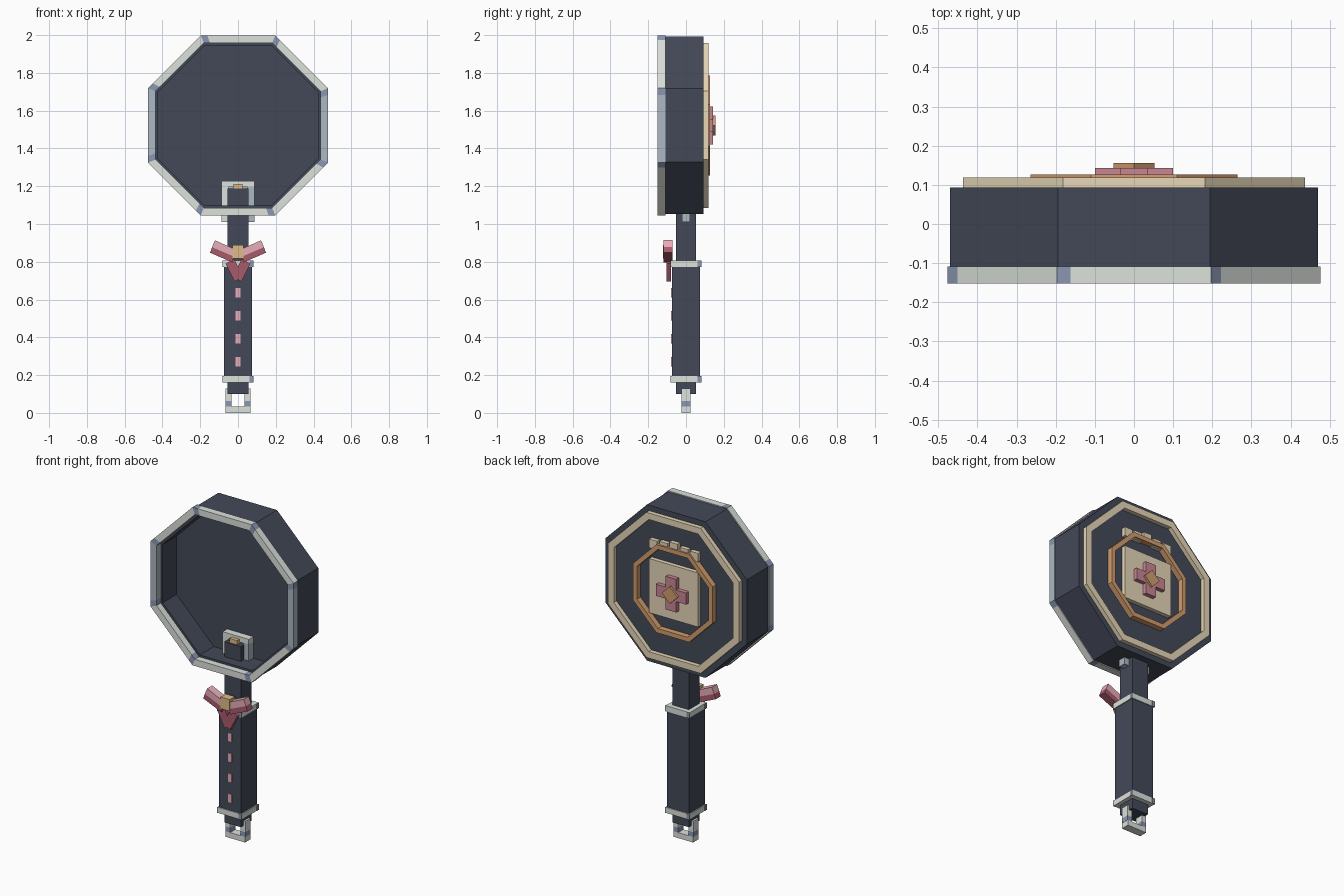
import bpy, bmesh, math
from mathutils import Matrix, Vector

cube = bpy.data.objects.get("Cube")
if cube:
    bpy.data.objects.remove(cube)


def material(name, rgb):
    lin = [((c / 255 + 0.055) / 1.055) ** 2.4 for c in rgb]
    m = bpy.data.materials.new(name)
    m.use_nodes = True
    m.diffuse_color = (*lin, 1)
    m.node_tree.nodes["Principled BSDF"].inputs["Base Color"].default_value = (*lin, 1)
    return m


IRON = material("dark iron", (68, 73, 88))
SILVER = material("pale silver", (221, 226, 220))
STEEL = material("pale steel", (172, 184, 194))
SLATE = material("slate blue", (138, 151, 178))
CREAM = material("cream", (231, 215, 184))
GOLD = material("gold", (224, 187, 136))
COPPER = material("copper", (210, 157, 110))
PINK = material("light pink", (233, 175, 186))
DUSTY = material("dusty pink", (200, 134, 148))
ROSE = material("dark rose", (168, 91, 108))

CZ = 1.522                      # height of the pan centre
K = 1 / math.cos(math.pi / 8)   # apothem to corner radius


def finish(name, bm, mats):
    bmesh.ops.recalc_face_normals(bm, faces=bm.faces)
    me = bpy.data.meshes.new(name)
    bm.to_mesh(me)
    bm.free()
    for m in mats:
        me.materials.append(m)
    ob = bpy.data.objects.new(name, me)
    bpy.context.collection.objects.link(ob)
    return ob


def add_prism(bm, pts, y0, y1, index=0):
    """Extrude an outline in the x-z plane from y0 to y1."""
    front = [bm.verts.new((x, y0, z)) for x, z in pts]
    back = [bm.verts.new((x, y1, z)) for x, z in pts]
    faces = [bm.faces.new(front), bm.faces.new(back[::-1])]
    n = len(pts)
    for i in range(n):
        j = (i + 1) % n
        faces.append(bm.faces.new((front[i], back[i], back[j], front[j])))
    for f in faces:
        f.material_index = index
    return faces[0]


def box(name, x, y, z, mat, tilt=0):
    """Box from (min, max) ranges, tilted about the y axis through its centre."""
    bm = bmesh.new()
    size = [r[1] - r[0] for r in (x, y, z)]
    mid = Vector([(r[0] + r[1]) / 2 for r in (x, y, z)])
    mx = Matrix.Translation(mid) @ Matrix.Rotation(math.radians(tilt), 4, 'Y') @ Matrix.Diagonal((*size, 1))
    bmesh.ops.create_cube(bm, size=1, matrix=mx)
    return finish(name, bm, [mat])


def corner(apothem, i):
    a = math.radians(112.5 - 45 * i)
    return Vector((apothem * K * math.cos(a), CZ + apothem * K * math.sin(a)))


def octagon_ring(name, outer, inner, y0, y1, mats, start=0.0):
    """Eight mitred bars; with a start, bar ends take colour 1 and upright bars colour 2."""
    bm = bmesh.new()
    for i in range(8):
        a, b, c, d = corner(outer, i), corner(outer, i + 1), corner(inner, i + 1), corner(inner, i)
        if start:
            p, q = a.lerp(b, start), d.lerp(c, start)
            add_prism(bm, (a, p, q, d), y0, y1, 1)
            add_prism(bm, (p, b, c, q), y0, y1, 2 if i % 4 == 2 else 0)
        else:
            add_prism(bm, (a, b, c, d), y0, y1)
    return finish(name, bm, mats)


# Pan: octagonal cup, open to the front
bm = bmesh.new()
mouth = add_prism(bm, [corner(0.47, i) for i in range(8)], -0.112, 0.093)
bmesh.ops.recalc_face_normals(bm, faces=bm.faces)
bmesh.ops.inset_region(bm, faces=[mouth], thickness=0.05)
floor = bmesh.ops.extrude_face_region(bm, geom=[mouth])["geom"]
bmesh.ops.translate(bm, vec=(0, 0.133, 0), verts=[v for v in floor if isinstance(v, bmesh.types.BMVert)])
if mouth.is_valid:
    bmesh.ops.delete(bm, geom=[mouth], context='FACES_ONLY')
finish("pan_body", bm, [IRON])
octagon_ring("pan_rim", 0.476, 0.436, -0.152, -0.109, [SILVER, SLATE, STEEL], 0.09)

# Decoration on the back of the pan
octagon_ring("back_outer_ring", 0.437, 0.398, 0.09, 0.119, [CREAM])
octagon_ring("back_inner_ring", 0.265, 0.238, 0.09, 0.127, [COPPER])
box("back_square_plate", (-0.163, 0.163), (0.09, 0.118), (CZ - 0.163, CZ + 0.163), CREAM)
box("cross_upright", (-0.035, 0.035), (0.11, 0.143), (CZ - 0.1, CZ + 0.1), DUSTY)
for s, side in ((1, "left"), (-1, "right")):
    x = sorted((s * 0.035, s * 0.1))
    box("cross_arm_" + side, x, (0.11, 0.143), (CZ - 0.035, CZ + 0.035), DUSTY)
box("cross_stud", (-0.037, 0.037), (0.14, 0.156), (CZ - 0.037, CZ + 0.037), COPPER, 45)
for i in range(-2, 3):
    z = 1.786 - 0.004 * abs(i) + (0.01 if i == 0 else 0)
    box("back_tooth", (i * 0.068 - 0.027, i * 0.068 + 0.027), (0.09, 0.118), (z - 0.028, z + 0.025), CREAM)

# Neck and the bracket that holds it in the pan
box("neck", (-0.055, 0.055), (-0.052, 0.052), (0.78, 1.187), IRON)
box("bracket_top", (-0.087, 0.087), (-0.022, 0.022), (1.195, 1.228), SILVER)
box("bracket_back", (-0.06, 0.06), (0.0, 0.02), (1.1, 1.2), STEEL)
for s, side, mat in ((1, "left", STEEL), (-1, "right", SILVER)):
    x = sorted((s * 0.05, s * 0.087))
    box("bracket_post_" + side, x, (-0.022, 0.022), (1.01, 1.2), mat)
box("bracket_stud", (-0.025, 0.025), (-0.045, 0.01), (1.18, 1.213), GOLD)

# Grip, collars with an edge strip on every side, and stitches
box("grip", (-0.074, 0.074), (-0.075, 0.075), (0.18, 0.79), IRON)
for name, z in (("lower_collar", 0.178), ("upper_collar", 0.79)):
    box(name, (-0.08, 0.08), (-0.08, 0.08), (z - 0.017, z + 0.017), SILVER)
    for k in range(4):
        strip = box(name + "_strip", (0.062, 0.081), (-0.082, -0.079), (z - 0.017, z + 0.017), SLATE)
        strip.rotation_euler.z = k * math.pi / 2
for z in (0.27, 0.393, 0.515, 0.637):
    box("grip_stitch", (-0.012, 0.012), (-0.08, -0.07), (z - 0.025, z + 0.025), PINK)

# Hanging loop
box("grip_end", (-0.055, 0.055), (-0.052, 0.052), (0.1, 0.165), IRON)
box("loop_bottom", (-0.065, 0.065), (-0.025, 0.025), (0.0, 0.033), SILVER)
for s, side in ((1, "left"), (-1, "right")):
    x = sorted((s * 0.035, s * 0.066))
    box("loop_post_" + side, x, (-0.025, 0.025), (0.062, 0.128), SILVER)
    box("loop_joint_" + side, x, (-0.025, 0.025), (0.033, 0.062), SLATE)

# Bow: two-tone wings, tails and knot
bm = bmesh.new()
for s in (1, -1):
    add_prism(bm, [(s * x, z) for x, z in ((0.02, 0.868), (0.122, 0.914), (0.137, 0.877), (0.025, 0.829))],
              -0.12, -0.072, 0)
    add_prism(bm, [(s * x, z) for x, z in ((0.025, 0.829), (0.137, 0.877), (0.148, 0.848), (0.03, 0.797))],
              -0.12, -0.072, 1)
finish("bow_wings", bm, [PINK, ROSE])
bm = bmesh.new()
for s in (1, -1):
    add_prism(bm, [(s * x, z) for x, z in ((0.02, 0.815), (0.066, 0.79), (0.018, 0.695), (0.0, 0.705), (0.0, 0.775))],
              -0.102, -0.079)
finish("bow_tails", bm, [ROSE])
box("bow_knot", (-0.03, 0.03), (-0.122, -0.072), (0.818, 0.888), GOLD)
